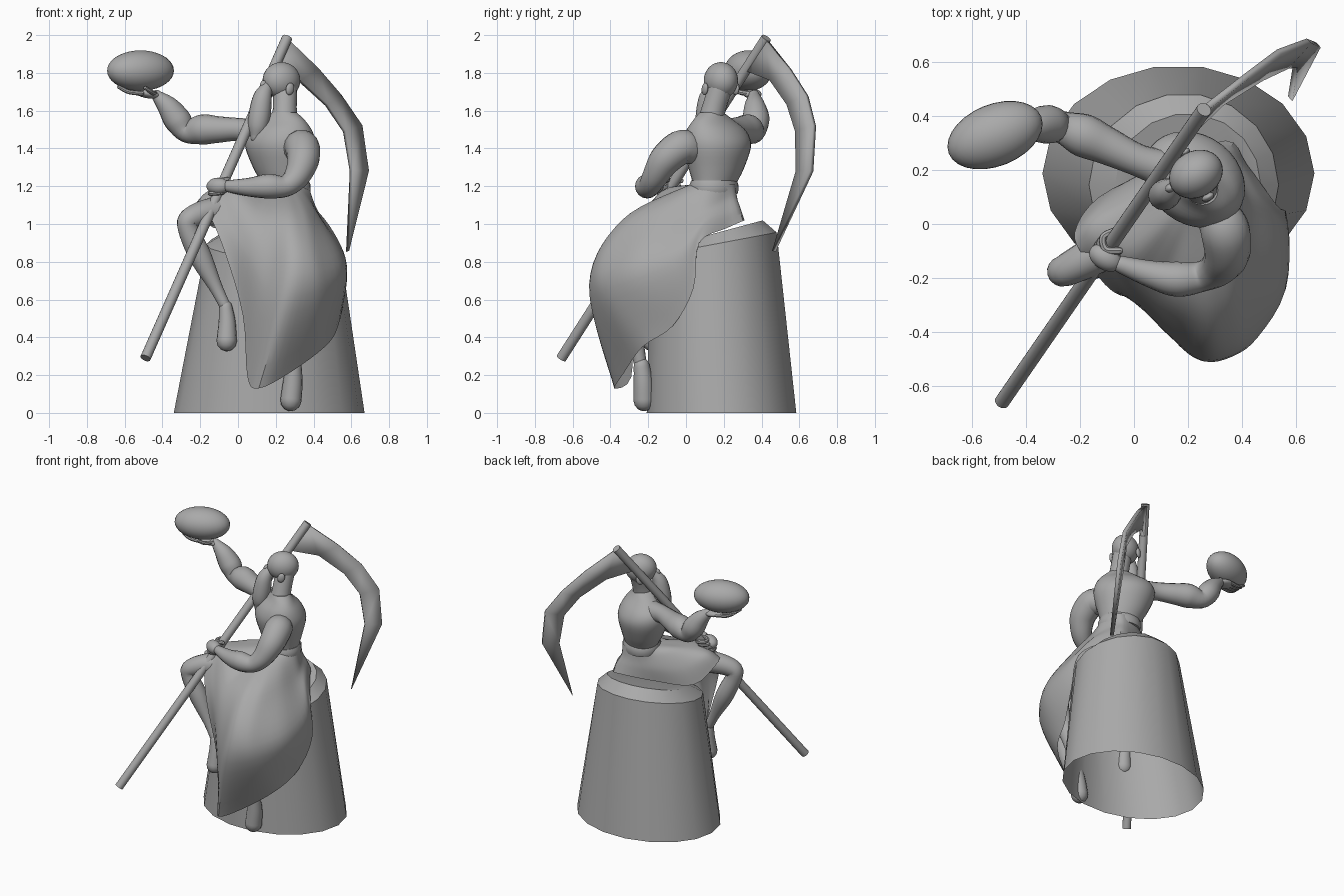
import bpy, bmesh
from math import cos, sin, pi, radians
from mathutils import Vector, Matrix

cube = bpy.data.objects.get("Cube")
if cube:
    bpy.data.objects.remove(cube, do_unlink=True)

stone = bpy.data.materials.new("plain grey")
stone.use_nodes = True
grey = (0.4, 0.4, 0.4, 1)
stone.diffuse_color = grey
stone.node_tree.nodes["Principled BSDF"].inputs["Base Color"].default_value = grey
parts = []


def finish(name, bm):
    bmesh.ops.remove_doubles(bm, verts=bm.verts, dist=0.0001)
    bmesh.ops.recalc_face_normals(bm, faces=bm.faces)
    mesh = bpy.data.meshes.new(name)
    bm.to_mesh(mesh)
    bm.free()
    mesh.materials.append(stone)
    obj = bpy.data.objects.new(name, mesh)
    bpy.context.collection.objects.link(obj)
    parts.append(obj)
    return obj


def loft(name, rows, wrap=True, cap_start=True, cap_end=True):
    """Skin a list of equally long rows of points."""
    bm = bmesh.new()
    grid = [[bm.verts.new(p) for p in row] for row in rows]
    count = len(grid[0])
    for low, high in zip(grid, grid[1:]):
        for i in range(count if wrap else count - 1):
            j = (i + 1) % count
            bm.faces.new((low[i], low[j], high[j], high[i]))
    if cap_start:
        bm.faces.new(grid[0])
    if cap_end:
        bm.faces.new(grid[-1])
    return finish(name, bm)


def spline(points, steps, loop=False):
    """Catmull-Rom resampling of points of any size."""
    pts = [Vector(p) for p in points]
    n = len(pts)

    def at(i):
        return pts[i % n] if loop else pts[max(0, min(n - 1, i))]
    out = []
    for i in range(n if loop else n - 1):
        a, b, c, d = at(i - 1), at(i), at(i + 1), at(i + 2)
        for s in range(steps):
            t = s / steps
            out.append(b + (c - a) * (t / 2) + (a * 2 - b * 5 + c * 4 - d) * (t * t / 2)
                       + (b * 3 - a - c * 3 + d) * (t ** 3 / 2))
    return out if loop else out + [pts[-1]]


def limb(name, points, steps=5, sides=16, rounded=True):
    """Tube through (x, y, z, radius) points."""
    path = spline(points, steps)
    if rounded:
        for end, nxt in ((0, 1), (-1, -2)):
            p, q = path[end], path[nxt]
            out = (p.xyz - q.xyz).normalized()
            extra = [Vector((*(p.xyz + out * p.w * sin(a)), p.w * cos(a)))
                     for a in (0.5, 1.0, 1.4)]
            path = extra[::-1] + path if end == 0 else path + extra
    rows, side = [], None
    for i, p in enumerate(path):
        tangent = path[min(i + 1, len(path) - 1)].xyz - path[max(i - 1, 0)].xyz
        tangent.normalize()
        side = side or tangent.orthogonal()
        side = (side - tangent * side.dot(tangent)).normalized()
        other = tangent.cross(side)
        rows.append([p.xyz + (side * cos(a) + other * sin(a)) * p.w
                     for a in (2 * pi * k / sides for k in range(sides))])
    return loft(name, rows)


def blob(name, centre, size, turn=0.0, lean=0.0):
    """Ellipsoid turned about z after leaning about y."""
    bm = bmesh.new()
    bmesh.ops.create_uvsphere(bm, u_segments=28, v_segments=18, radius=1)
    bm.transform(Matrix.Translation(centre) @ Matrix.Rotation(radians(turn), 4, 'Z')
                 @ Matrix.Rotation(radians(lean), 4, 'Y') @ Matrix.Diagonal((*size, 1)))
    return finish(name, bm)


def ring(cx, cy, z, rx, ry, turn=0.0, slope=0.0, sides=32):
    row = []
    for k in range(sides):
        a = 2 * pi * k / sides
        off = Matrix.Rotation(radians(turn), 3, 'Z') @ Vector((rx * cos(a), ry * sin(a), 0))
        row.append(Vector((cx, cy, z + slope * off.y)) + off)
    return row


# Pedestal: hollow tapered block with a tilted, bevelled top
loft("pedestal", [ring(.165, .188, 0, .505, .402, sides=18),
                  ring(.185, .145, .892, .352, .34, slope=.19, sides=18),
                  ring(.2, .15, .95, .27, .26, slope=.27, sides=18)], cap_start=False)

# Torso, waistband and neck
body = [(.25, .14, 1.12, .13, .11), (.25, .15, 1.2, .125, .105), (.235, .16, 1.29, .16, .135),
        (.225, .165, 1.41, .2, .165), (.222, .16, 1.49, .19, .14), (.235, .145, 1.55, .135, .085),
        (.245, .135, 1.59, .07, .06)]
loft("torso", [ring(*r, turn=-38) for r in spline(body, 4)])
loft("waistband", [ring(.25, .148, z, .125 + g, .108 + g, turn=-38)
                   for z, g in ((1.16, .01), (1.18, .016), (1.21, .014), (1.23, .006))])
limb("neck", [(.245, .125, 1.52, .07), (.248, .15, 1.62, .063), (.25, .182, 1.72, .064)])

# Head with ears, nose and long beard
blob("head", (.23, .185, 1.76), (.104, .086, .097), turn=30)
for name, spot in (("left_ear", (.275, .1, 1.715)), ("right_ear", (.185, .265, 1.715))):
    blob(name, spot, (.024, .014, .033), turn=30, lean=15)
blob("nose", (.137, .135, 1.735), (.022, .016, .026), turn=30)
limb("beard", [(.155, .145, 1.73, .03), (.13, .12, 1.67, .05), (.115, .11, 1.58, .058),
               (.105, .105, 1.51, .052), (.095, .1, 1.46, .03)])

# Draped robe: strands run from the waist to the hem
strands = [
    ((.31, .27, 1.14), (.325, .29, 1.08), (.34, .31, 1.02)),
    ((.16, .24, 1.14), (.12, .23, 1.07), (.1, .215, .99)),
    ((.03, .13, 1.19), (-.07, .12, 1.09), (-.13, .1, .98)),
    ((-.03, .02, 1.2), (-.16, 0, 1.17), (-.22, -.03, 1.1)),
    ((.0, -.1, 1.19), (-.1, -.12, 1.15), (-.18, -.13, 1.1)),
    ((.05, -.18, 1.12), (-.04, -.23, 1), (-.08, -.25, .88)),
    ((.11, -.25, 1.05), (.06, -.34, .83), (.025, -.28, .52)),
    ((.19, -.31, 1.02), (.15, -.43, .64), (.05, -.29, .19)),
    ((.27, -.34, 1.02), (.26, -.51, .67), (.11, -.38, .13)),
    ((.33, -.32, 1.02), (.37, -.49, .69), (.27, -.33, .21)),
    ((.38, -.26, 1.03), (.46, -.42, .71), (.46, -.23, .35)),
    ((.42, -.12, 1.05), (.56, -.25, .76), (.53, -.07, .46)),
    ((.43, .02, 1.05), (.56, -.02, .85), (.565, .04, .66)),
    ((.41, .12, 1.09), (.47, .1, 1.01), (.53, .07, .9)),
    ((.36, .21, 1.13), (.4, .22, 1.05), (.42, .22, .98)),
]
waist = Vector((.25, .148, 1.21))
columns = []
for strand in strands:
    away = Vector(strand[0]) - waist
    away.z = 0
    columns.append(spline([waist + away.normalized() * .125, *strand], 7))
loft("robe", [spline(row, 4, loop=True) for row in zip(*columns)],
     cap_start=False, cap_end=False)

# Legs and feet
limb("right_leg", [(.15, .05, 1.07, .08), (-.1, -.09, 1.07, .075), (-.24, -.165, 1.035, .062),
                   (-.265, -.175, .98, .055), (-.2, -.16, .83, .06), (-.12, -.16, .67, .037),
                   (-.07, -.165, .57, .03)])
limb("right_foot", [(-.065, -.165, .56, .035), (-.058, -.17, .48, .045),
                    (-.06, -.18, .38, .054)])
limb("left_leg", [(.3, .05, 1.03, .09), (.33, -.2, .95, .08), (.34, -.36, .83, .07),
                  (.32, -.34, .66, .06), (.3, -.28, .45, .045), (.29, -.24, .25, .033)])
limb("left_foot", [(.295, -.235, .25, .042), (.29, -.225, .16, .052), (.28, -.222, .065, .056)])

# Raised right arm with open hand carrying an oval dish
limb("right_arm", [(.13, .2, 1.48, .075), (.02, .235, 1.5, .06), (-.1, .29, 1.5, .07),
                   (-.19, .33, 1.5, .08), (-.27, .36, 1.49, .06), (-.32, .37, 1.55, .072),
                   (-.37, .365, 1.62, .058), (-.43, .36, 1.68, .03)])
blob("right_palm", (-.48, .35, 1.69), (.07, .05, .024), turn=10, lean=10)
for k in range(4):
    y = .3 + k * .028
    limb("right_finger", [(-.51, y, 1.692, .013), (-.58, y - .015, 1.7, .012),
                          (-.63, y - .02, 1.725, .01)], sides=8)
limb("right_thumb", [(-.44, .34, 1.69, .014), (-.46, .28, 1.7, .013), (-.49, .25, 1.72, .01)],
     sides=8)
blob("dish", (-.516, .33, 1.812), (.185, .115, .107), turn=22)

# Lowered left arm gripping the pole
limb("left_arm", [(.32, .02, 1.4, .085), (.34, -.03, 1.405, .092), (.345, -.11, 1.34, .085),
                  (.31, -.165, 1.25, .068), (.25, -.195, 1.2, .057), (.16, -.205, 1.2, .065),
                  (.06, -.185, 1.195, .05), (-.05, -.15, 1.2, .032)])
blob("left_palm", (-.105, -.125, 1.2), (.066, .046, .045), turn=-30)

# Pole and hooked blade
foot, top = Vector((-.49, -.66, .29)), Vector((.26, .425, 1.985))
limb("pole", [(*foot, .028), (*top, .028)], rounded=False)
for k in range(4):
    grip = foot.lerp(top, .515 + k * .013)
    limb("left_finger", [(*(grip + Vector(step)), .014) for step in
                         ((.02, -.04, .005), (-.03, -.035, 0), (-.04, .01, 0), (0, .032, 0))],
         sides=8)
outer = [(.265, .43, 1.97), (.42, .55, 1.82), (.54, .64, 1.68), (.65, .68, 1.52),
         (.685, .665, 1.28), (.58, .465, .855)]
inner = [(.19, .32, 1.81), (.325, .45, 1.76), (.47, .54, 1.63), (.565, .585, 1.49),
         (.6, .59, 1.28), (.58, .465, .855)]
blade = loft("blade", list(zip(outer, inner)), wrap=False, cap_start=False, cap_end=False)
thick = blade.modifiers.new("thickness", 'SOLIDIFY')
thick.thickness = .025
thick.offset = 0

# Smooth shading with crisp edges
bpy.ops.object.select_all(action='DESELECT')
for obj in parts:
    obj.select_set(True)
bpy.context.view_layer.objects.active = parts[0]
bpy.ops.object.shade_smooth_by_angle(angle=radians(32))
